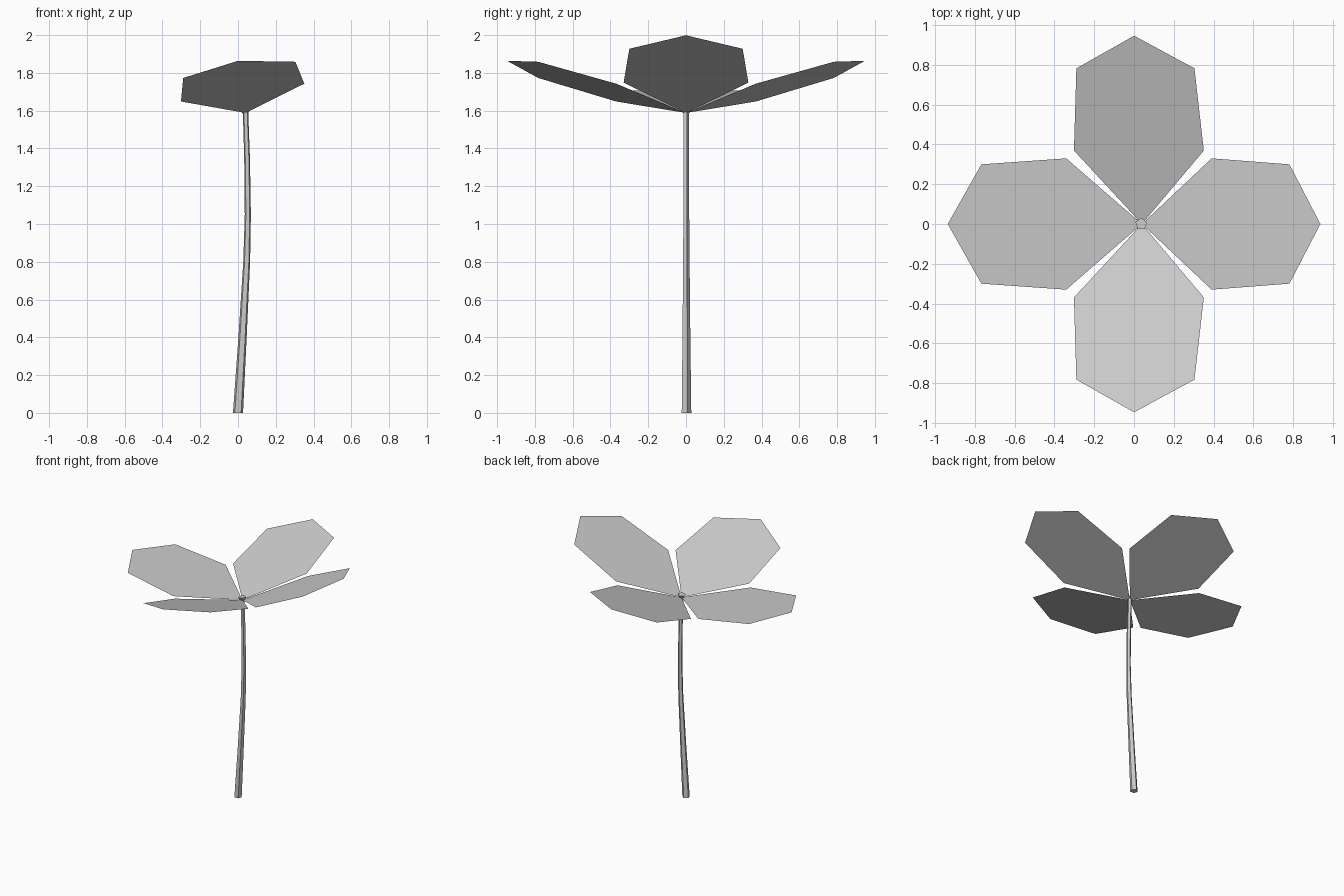
import bpy, bmesh, math
from mathutils import Matrix, Vector

cube = bpy.data.objects.get("Cube")
if cube:
    bpy.data.objects.remove(cube, do_unlink=True)

grey = bpy.data.materials.new("plain grey")
grey.use_nodes = True
COLOUR = (0.6, 0.6, 0.6, 1)
grey.diffuse_color = COLOUR
grey.node_tree.nodes["Principled BSDF"].inputs["Base Color"].default_value = COLOUR

# Frame of the tilted flower head
TILT = Matrix.Rotation(math.radians(-8.2), 4, 'Y')
HEAD = Matrix.Translation((0.04, 0, 1.588)) @ TILT


def finish(name, bm, matrix=Matrix()):
    bm.transform(matrix)
    mesh = bpy.data.meshes.new(name)
    bm.to_mesh(mesh)
    bm.free()
    mesh.materials.append(grey)
    obj = bpy.data.objects.new(name, mesh)
    bpy.context.collection.objects.link(obj)
    return obj


def pentagon_tube(name, rings, matrix=Matrix()):
    """Loft five-sided rings given as (x, z, radius), with capped ends."""
    bm = bmesh.new()
    loops = []
    for x, z, r in rings:
        angles = [math.pi / 2 + i * math.tau / 5 for i in range(5)]
        loops.append([bm.verts.new((x + r * math.cos(a), r * math.sin(a), z))
                      for a in angles])
    for low, high in zip(loops, loops[1:]):
        for i in range(5):
            j = (i + 1) % 5
            bm.faces.new((low[i], low[j], high[j], high[i]))
    bm.faces.new(loops[0][::-1])
    bm.faces.new(loops[-1])
    return finish(name, bm, matrix)


# Bent, tapering stem
pentagon_tube("stem", [(0, 0, 0.028), (0.024, 0.4, 0.023), (0.046, 0.8, 0.019),
                       (0.052, 1.05, 0.017), (0.048, 1.35, 0.016),
                       (0.04, 1.59, 0.015)])

# Small flared cup at the centre of the flower
pentagon_tube("flower_centre", [(0, -0.005, 0.014), (0, 0.025, 0.031)], HEAD)

# Four flat six-sided petals
OUTLINE = [(0, 0), (0.385, -0.33), (0.816, -0.30),
           (0.987, 0), (0.816, 0.30), (0.385, 0.33)]
for i, side in enumerate(("left", "back", "right", "front")):
    bm = bmesh.new()
    bm.faces.new([bm.verts.new((x, y, 0)) for x, y in OUTLINE])
    spin = Matrix.Rotation(i * math.pi / 2, 4, 'Z')
    lift = Matrix.Rotation(math.radians(-16.4), 4, 'Y')
    finish(side + "_petal", bm, HEAD @ spin @ lift)
